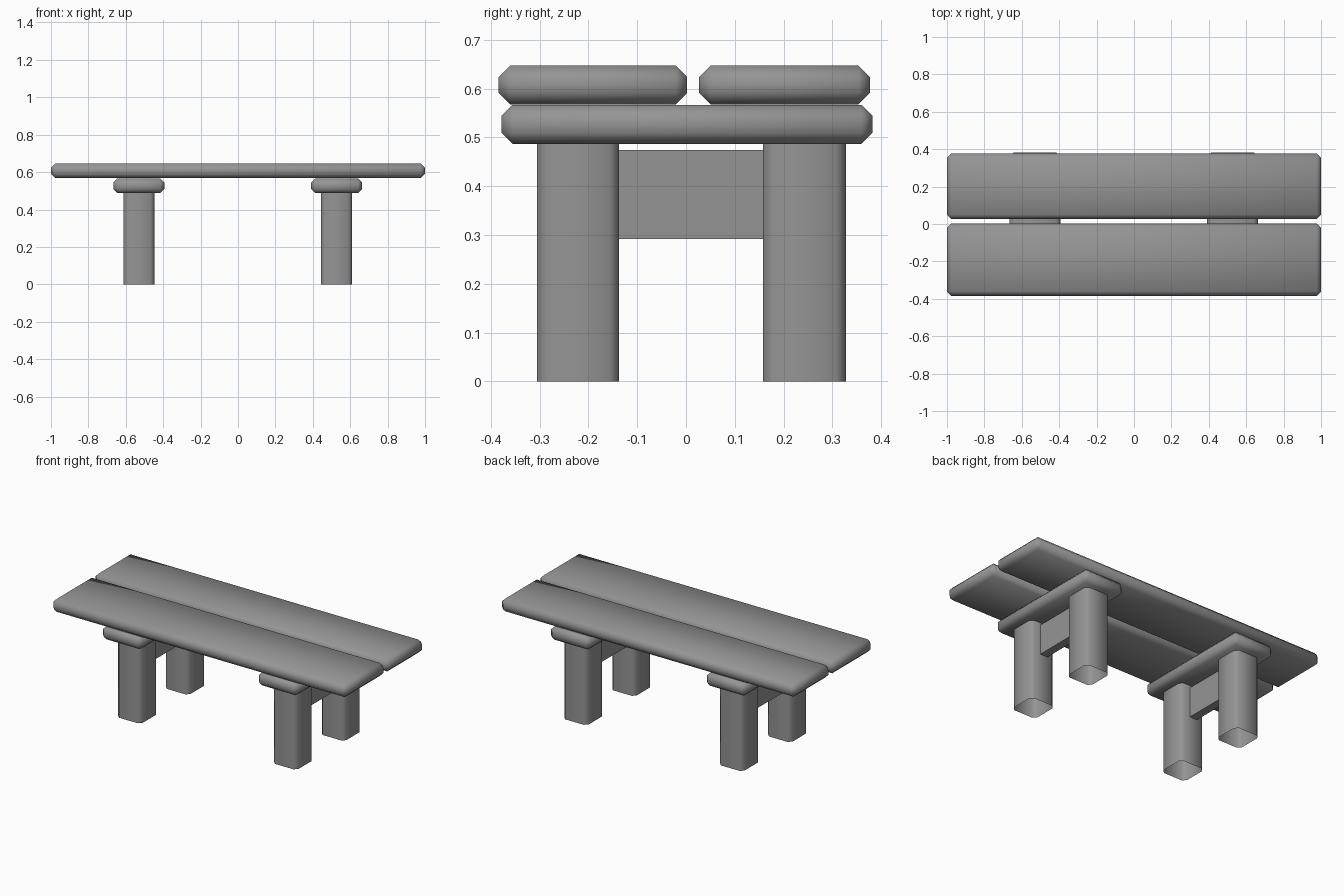
import bpy
import bmesh

default = bpy.data.objects.get("Cube")
if default:
    bpy.data.objects.remove(default, do_unlink=True)

GREY = (0.3, 0.3, 0.3, 1.0)
grey = bpy.data.materials.new("stone_grey")
grey.use_nodes = True
grey.diffuse_color = GREY
for node in grey.node_tree.nodes:
    if node.type == 'BSDF_PRINCIPLED':
        node.inputs["Base Color"].default_value = GREY


def block(name, xs, ys, zs, chamfer=0.0, open_ends=False):
    """Box between the given limits; open_ends makes an upright tube."""
    bm = bmesh.new()
    bmesh.ops.create_cube(bm, size=1)
    for v in bm.verts:
        for axis, (low, high) in enumerate((xs, ys, zs)):
            v.co[axis] = low if v.co[axis] < 0 else high
    edges = bm.edges[:]
    if open_ends:
        edges = [e for e in edges if abs(e.verts[0].co.z - e.verts[1].co.z) > 0.1]
    if chamfer:
        bmesh.ops.bevel(bm, geom=edges, offset=chamfer, segments=1,
                        affect='EDGES', clamp_overlap=True)
    bm.normal_update()
    if open_ends:
        ends = [f for f in bm.faces if abs(f.normal.z) > 0.9]
        bmesh.ops.delete(bm, geom=ends, context='FACES_ONLY')
    for f in bm.faces:
        f.smooth = chamfer > 0
    mesh = bpy.data.meshes.new(name)
    bm.to_mesh(mesh)
    bm.free()
    mesh.materials.append(grey)
    obj = bpy.data.objects.new(name, mesh)
    bpy.context.collection.objects.link(obj)
    return obj


def around(centre, width):
    return (centre - width / 2, centre + width / 2)


# Seat planks
SEAT_Z = (0.568, 0.647)
block("front_seat_plank", (-1, 1), (-0.384, 0.002), SEAT_Z, 0.023)
block("back_seat_plank", (-1, 1), (0.027, 0.377), SEAT_Z, 0.023)

# Two supports, each with a cross beam, two hollow legs and a stretcher
FRONT_LEG_Y = (-0.305, -0.137)
BACK_LEG_Y = (0.158, 0.328)
for side, x in (("right", -0.53), ("left", 0.527)):
    block(side + "_cross_beam", around(x, 0.272), (-0.378, 0.382),
          (0.487, 0.567), 0.022)
    for end, ys in (("front", FRONT_LEG_Y), ("back", BACK_LEG_Y)):
        block(f"{side}_{end}_leg", around(x, 0.166), ys, (0, 0.49),
              0.02, open_ends=True)
    block(side + "_stretcher", around(x - 0.005, 0.05),
          (FRONT_LEG_Y[1] - 0.005, BACK_LEG_Y[0] + 0.005), (0.292, 0.474))
